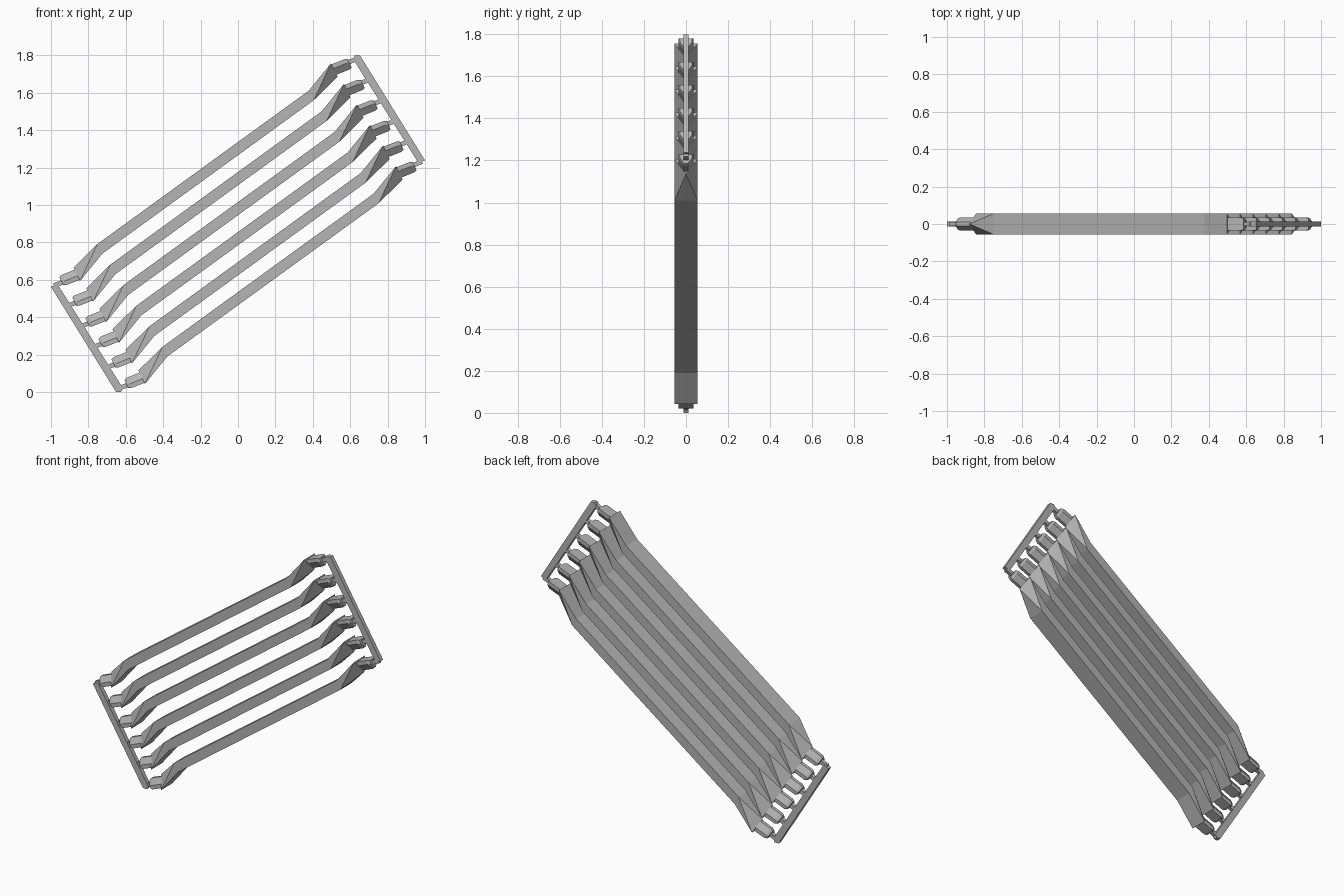
import bpy, bmesh
from mathutils import Vector

cube = bpy.data.objects.get("Cube")
if cube:
    bpy.data.objects.remove(cube, do_unlink=True)

grey = bpy.data.materials.new("plain_grey")
grey.use_nodes = True
colour = (0.46, 0.46, 0.46, 1)
grey.diffuse_color = colour
grey.node_tree.nodes["Principled BSDF"].inputs["Base Color"].default_value = colour

MID = 0.9                       # height of the centre of symmetry
COUNT = 6
STEP = Vector((0.0695, 0, -0.11))


def finish(bm, name):
    bmesh.ops.recalc_face_normals(bm, faces=bm.faces)
    mesh = bpy.data.meshes.new(name)
    bm.to_mesh(mesh)
    bm.free()
    mesh.materials.append(grey)
    ob = bpy.data.objects.new(name, mesh)
    bpy.context.collection.objects.link(ob)
    return ob


def place(p, turn, shift=Vector()):
    """Point for the left end, or half-turned about the y axis for the right."""
    return Vector((turn * p[0], p[1], turn * p[2])) + shift + Vector((0, 0, MID))


def loft(name, first, second):
    """Closed solid between two matching loops."""
    bm = bmesh.new()
    a = [bm.verts.new(p) for p in first]
    b = [bm.verts.new(p) for p in second]
    bm.faces.new(a)
    bm.faces.new(b)
    for i in range(len(a)):
        j = (i + 1) % len(a)
        bm.faces.new((a[i], a[j], b[j], b[i]))
    return finish(bm, name)


def plate(name, outline, half, turn, shift=Vector()):
    """Flat strip with an x-z outline."""
    return loft(name, *[[place((x, s * half, z), turn, shift) for x, z in outline]
                        for s in (-1, 1)])


# Corners of a bar end: top bend, bottom bend, low corner, ridge tip
HALF = 0.055
TOP, BOT, LOW = (-0.578, -0.384), (-0.551, -0.435), (-0.671, -0.582)
TIP = (-0.706, -0.51)


def bar(name, shift):
    bm = bmesh.new()
    ends = []
    for turn in (1, -1):
        new = lambda p, y: bm.verts.new(place((p[0], y, p[1]), turn, shift))
        t, b, c = [[new(p, y) for y in (-HALF, HALF)] for p in (TOP, BOT, LOW)]
        r = new(TIP, 0)
        bm.faces.new((t[0], t[1], r))
        bm.faces.new((c[0], c[1], r))
        bm.faces.new((b[0], b[1], c[1], c[0]))
        for k in (0, 1):
            bm.faces.new((t[k], r, c[k]))
            bm.faces.new((t[k], b[k], c[k]))
        ends.append((t, b))
    (t, b), (t2, b2) = ends
    bm.faces.new((t[0], t[1], b2[1], b2[0]))
    bm.faces.new((b[0], b[1], t2[1], t2[0]))
    for k in (0, 1):
        bm.faces.new((t[k], b[k], t2[k], b2[k]))
    return finish(bm, name)


# Connector section: width and fraction of the way from ridge to low corner
SECTION = [(0.01, 0.16), (0.036, 0.62), (0.036, 0.92)]
SECTION += [(-y, f) for y, f in reversed(SECTION)]
OUT = Vector((-0.93, 0, -0.37))
tip, low = Vector((TIP[0], 0, TIP[1])), Vector((LOW[0], 0, LOW[1]))


def connector(name, turn, shift):
    def ring(length, size):
        pts = []
        for y, f in SECTION:
            f = 0.55 + (f - 0.55) * size
            p = tip.lerp(low, f) + OUT * length
            pts.append(place((p.x, y * size, p.z), turn, shift))
        return pts
    loft(name, ring(-0.01, 1), ring(0.075, 1))
    loft(name + "_end", ring(0.075, 1), ring(0.09, 0.8))


for i in range(COUNT):
    shift = STEP * (i - (COUNT - 1) / 2)
    bar(f"bar_{i + 1}", shift)
    for side, turn in (("left_end", 1), ("right_end", -1)):
        connector(f"connector_{side}_{i + 1}", turn, shift)
        # Thin peg joining the connector to the frame
        plate(f"peg_{side}_{i + 1}",
              [(-0.815, -0.595), (-0.755, -0.571), (-0.745, -0.593), (-0.805, -0.617)],
              0.011, turn, shift)

# Frame rails across both ends
for side, turn in (("left_end", 1), ("right_end", -1)):
    plate(f"rail_{side}", [(-1, -0.338), (-0.966, -0.322), (-0.615, -0.88),
                           (-0.625, -0.9), (-0.652, -0.9)], 0.013, turn)
